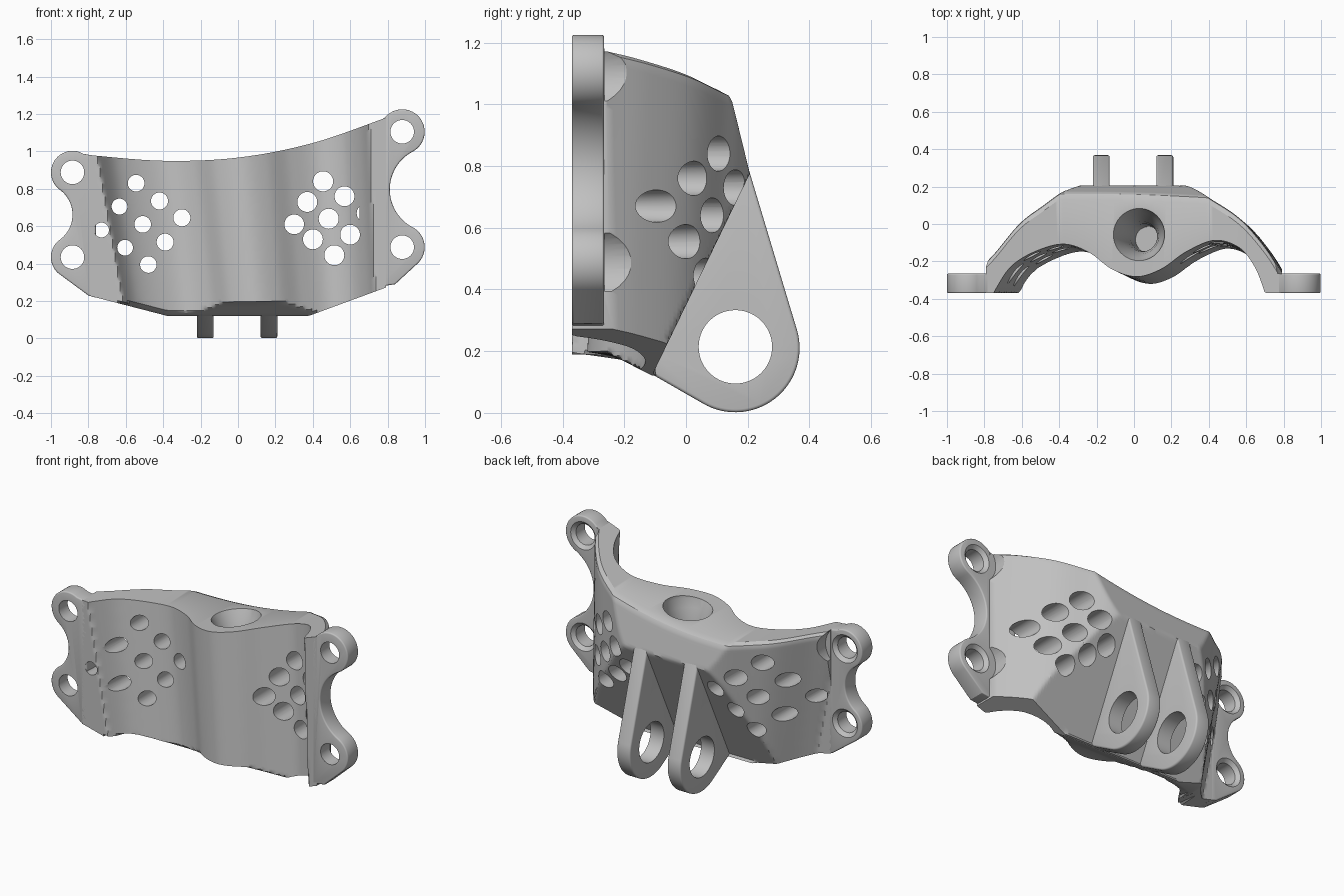
import bpy, bmesh
from math import sin, cos, pi, radians, atan2, hypot, sqrt
from mathutils import Vector

if "Cube" in bpy.data.objects:
    bpy.data.objects.remove(bpy.data.objects["Cube"], do_unlink=True)

metal = bpy.data.materials.new("plain_grey")
metal.use_nodes = True
GREY = (0.53, 0.53, 0.53, 1)
metal.diffuse_color = GREY
metal.node_tree.nodes["Principled BSDF"].inputs["Base Color"].default_value = GREY


# ---- helpers ----
def loft(bm, rings):
    """Closed solid skinned through rings of equal length, faces outward."""
    first = [Vector(p) for p in rings[0]]
    normal = sum((a.cross(b) for a, b in zip(first, first[1:] + first[:1])), Vector((0, 0, 0)))
    if normal.dot(Vector(rings[-1][0]) - first[0]) < 0:
        rings = [r[::-1] for r in rings]
    vs = [[bm.verts.new(p) for p in r] for r in rings]
    n = len(vs[0])
    for a, b in zip(vs, vs[1:]):
        for i in range(n):
            j = (i + 1) % n
            bm.faces.new((a[i], a[j], b[j], b[i]))
    bm.faces.new(vs[0][::-1])
    bm.faces.new(vs[-1])


def make(name, *solids):
    bm = bmesh.new()
    for rings in solids:
        loft(bm, rings)
    bm.normal_update()
    me = bpy.data.meshes.new(name)
    bm.to_mesh(me)
    bm.free()
    me.materials.append(metal)
    ob = bpy.data.objects.new(name, me)
    bpy.context.collection.objects.link(ob)
    return ob


def prism_x(pts, a, b):
    return [[(x, p, q) for p, q in pts] for x in (a, b)]


def prism_y(pts, a, b):
    return [[(p, y, q) for p, q in pts] for y in (a, b)]


def arc(cx, cz, r, a, b, n=24):
    return [(cx + r * cos(a + (b - a) * i / n), cz + r * sin(a + (b - a) * i / n))
            for i in range(n + 1)]


def circle(cx, cz, r, n=40):
    return arc(cx, cz, r, 0, 2 * pi, n)[:-1]


def turned_y(x, z, *steps):
    """Round solid along y; steps are (y, radius)."""
    return [[(p, y, q) for p, q in circle(x, z, r)] for y, r in steps]


def spline(pts, steps=8):
    """Smooth curve through the points."""
    p = [Vector(pts[0])] + [Vector(q) for q in pts] + [Vector(pts[-1])]
    out = []
    for a, b, c, d in zip(p, p[1:], p[2:], p[3:]):
        for i in range(steps):
            t = i / steps
            out.append(tuple(0.5 * (2 * b + (c - a) * t + (2 * a - 5 * b + 4 * c - d) * t * t
                                    + (3 * b - a - 3 * c + d) * t ** 3)))
    return out + [tuple(pts[-1])]


def lookup(pts, x):
    for (x1, y1), (x2, y2) in zip(pts, pts[1:]):
        if x <= x2:
            return y1 + (y2 - y1) * max(0, (x - x1) / (x2 - x1))
    return pts[-1][1]


def apply_mod(ob, kind, **settings):
    m = ob.modifiers.new(kind, kind)
    for k, v in settings.items():
        setattr(m, k, v)
    bpy.context.view_layer.objects.active = ob
    bpy.ops.object.modifier_apply(modifier=m.name)


def cut(ob, *solids):
    """Cut solids out; if a solver loses the part, restore it and try the next."""
    tool = make("cutter", *solids)
    tool.hide_render = True
    whole = ob.data.copy()
    for solver in ('EXACT', 'FLOAT'):
        apply_mod(ob, 'BOOLEAN', object=tool, operation='DIFFERENCE', solver=solver)
        if len(ob.data.polygons) > len(whole.polygons) / 2:
            break
        ob.data = whole.copy()
    bpy.data.objects.remove(tool, do_unlink=True)


def soften(ob, width):
    apply_mod(ob, 'BEVEL', width=width, segments=3, limit_method='ANGLE',
              angle_limit=radians(40), use_clamp_overlap=False)


def smooth(ob):
    bpy.ops.object.select_all(action='DESELECT')
    ob.select_set(True)
    bpy.context.view_layer.objects.active = ob
    bpy.ops.object.shade_smooth_by_angle(angle=radians(32))


# ---- body: wavy front skin and sloped back skin between curved edges ----
front = spline([(-0.72, -0.45), (-0.68, -0.36), (-0.6, -0.24), (-0.47, -0.16), (-0.33, -0.125),
                (-0.2, -0.17), (-0.08, -0.26), (0.05, -0.3), (0.18, -0.26), (0.31, -0.17),
                (0.46, -0.11), (0.59, -0.15), (0.67, -0.25), (0.715, -0.36), (0.74, -0.45)])
back = spline([(-0.86, -0.4), (-0.78, -0.27), (-0.69, -0.17), (-0.57, -0.02), (-0.46, 0.07),
               (-0.26, 0.2), (0, 0.23), (0.28, 0.2), (0.46, 0.1), (0.6, 0), (0.72, -0.14),
               (0.8, -0.265), (0.88, -0.4)])
top_edge = spline([(-0.79, 0.98), (-0.4, 0.95), (0, 0.967), (0.4, 1.045), (0.79, 1.18)])
bottom_edge = [(-0.79, 0.227), (-0.38, 0.121), (0.38, 0.121), (0.79, 0.272)]
RIM = 0.035


def skins(x, z, top):
    """Front and back depth of the body at one spot; it leans left going down."""
    d = 0.6 - z
    x0 = (x - 0.1 * d) / (1 - 0.07 * d)
    f = max(lookup(front, x0) - 0.05 * d, -0.37)
    if z < 0.187:
        f = max(f, -0.24 + (0.187 - z) * 1.97)
    b = min(lookup(back, x0) - 0.05 * d, 0.207 - 0.485 * (0.775 - z), 0.207 - 0.245 * (z - 0.775))
    drop = RIM - (top - z)
    if drop > 0:
        b -= RIM - sqrt(max(RIM * RIM - drop * drop, 0))
    return f, max(b, -0.265, f + 0.015)


COLS, ROWS = 120, 56
rings = []
for i in range(COLS + 1):
    x = -0.79 + 1.58 * i / COLS
    low, top = lookup(bottom_edge, x), lookup(top_edge, x)
    heights = [low + (top - low) * j / ROWS for j in range(ROWS + 1)]
    depths = [skins(x, z, top) for z in heights]
    ring = [(x, f, z) for (f, b), z in zip(depths, heights)]
    rings.append(ring + [(x, b, z) for (f, b), z in zip(depths, heights)][::-1])
body = make("bracket_body", rings)

# ---- weight-saving holes ----
left_holes = [(0.455, 0.84), (0.37, 0.73), (0.57, 0.76), (0.3, 0.61), (0.485, 0.64),
              (0.4, 0.53), (0.6, 0.555), (0.515, 0.445)]
right_holes = [(-0.545, 0.83), (-0.635, 0.705), (-0.42, 0.735), (-0.73, 0.58), (-0.51, 0.61),
               (-0.3, 0.645), (-0.605, 0.485), (-0.39, 0.515), (-0.48, 0.395)]
holes = [turned_y(x, z, (-0.4, 0.049), (0.3, 0.06)) for x, z in left_holes]
holes += [turned_y(x, z, (-0.4, 0.039), (0.3, 0.056)) for x, z in right_holes]
holes.append(turned_y(0.685, 0.67, (-0.22, 0.05), (0.3, 0.06)))
cut(body, *holes)

# ---- blind funnel in the top ----
funnel = [(1.2, 0.17), (0.97, 0.14), (0.92, 0.12), (0.85, 0.098), (0.76, 0.08), (0.66, 0.073),
          (0.42, 0.07)]
cut(body, [[(x + 0.06 + 0.1 * (0.6 - z), y - 0.075 - 0.05 * (0.6 - z), z)
            for x, y in circle(0, 0, r)] for z, r in funnel])

# ---- bolt flanges: two round bosses joined by a concave waist ----
# side, direction, boss x, upper z, lower z, boss radius, waist x, top z, start, lower corner
flanges = [("right", -1, 0.885, 0.888, 0.435, 0.115, 1.05, 0.975, 120, (0.8, 0.23)),
           ("left", 1, 0.878, 1.105, 0.488, 0.12, 1.04, 1.165, 140, (0.84, 0.29))]
for name, s, u, zt, zb, r, uc, ztop, start, corner in flanges:
    zm = (zt + zb) / 2
    a = atan2(zm - zt, uc - u)
    rc = hypot(uc - u, zm - zt) - r
    pts = [(0.76, ztop)] + arc(u, zt, r, radians(start), a)
    pts += arc(uc, zm, rc, pi + a, pi - a)[1:-1]
    pts += arc(u, zb, r, -a, radians(-49)) + [corner, (0.76, corner[1] - 0.012)]
    ob = make(name + "_flange", prism_y([(s * x, z) for x, z in pts], -0.37, -0.265))
    soften(ob, 0.008)
    cut(ob, *[turned_y(s * u, z, (-0.5, 0.063), (-0.285, 0.063), (-0.255, 0.095))
              for z in (zt, zb)])
    smooth(ob)
    # clearance for the bolt heads in the body
    cut(body, *[turned_y(s * u, z, (-0.264, 0.13), (0.3, 0.13)) for z in (zt, zb)])
smooth(body)

# ---- pair of hinge ears at the back ----
ear = [(0.09, 0.7), (0.2, 0.8)] + arc(0.16, 0.21, 0.208, radians(16), radians(-119), 36)
ear += [(-0.11, 0.125), (-0.13, 0.2)]
for name, x in (("right_ear", -0.22), ("left_ear", 0.12)):
    ob = make(name, prism_x(ear, x, x + 0.09))
    soften(ob, 0.01)
    cut(ob, prism_x(circle(0.16, 0.214, 0.119, 56), -0.5, 0.5))
    smooth(ob)
